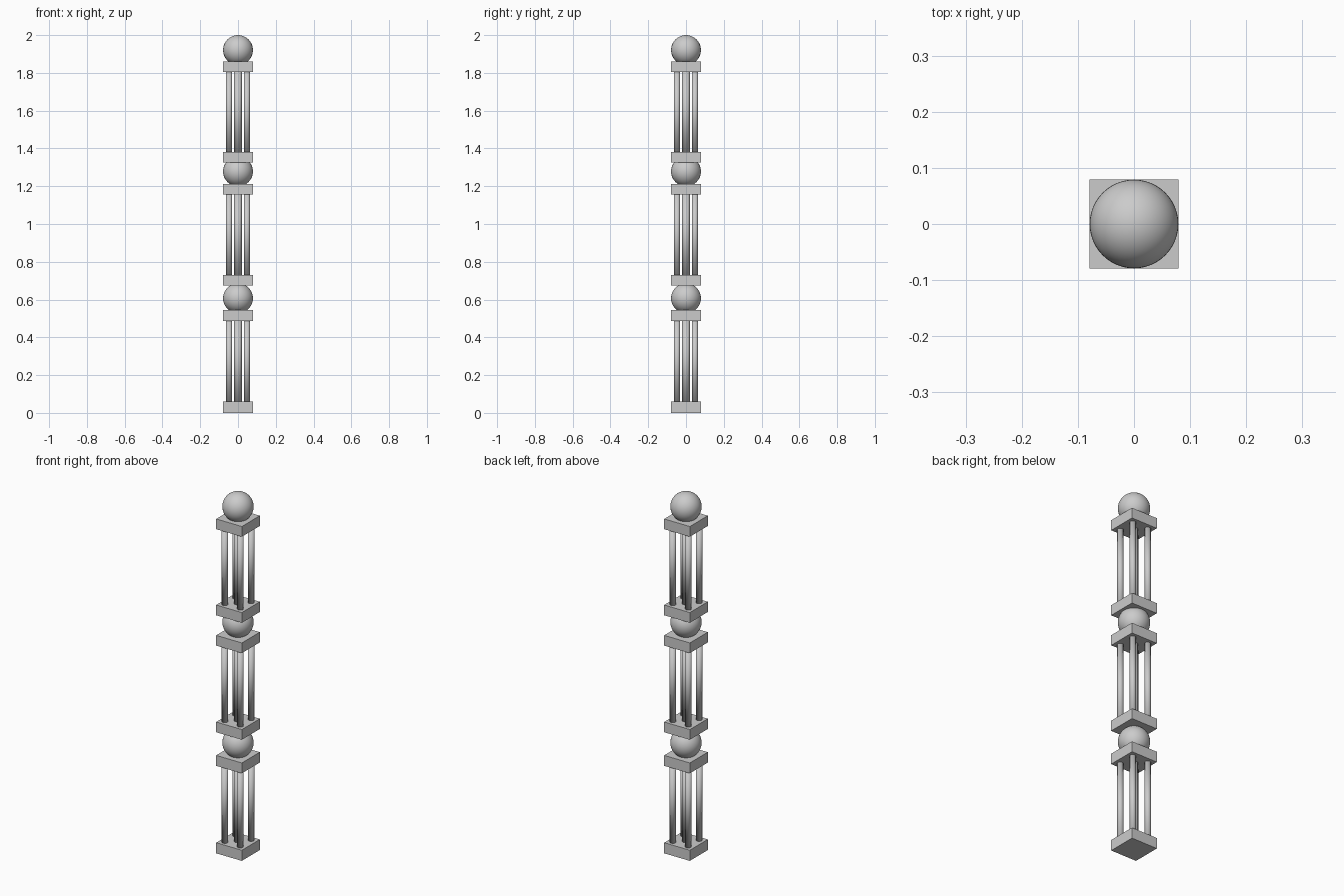
import bpy

if "Cube" in bpy.data.objects:
    bpy.data.objects.remove(bpy.data.objects["Cube"])

grey = bpy.data.materials.new("light grey")
grey.diffuse_color = (0.6, 0.6, 0.6, 1)
grey.use_nodes = True
grey.node_tree.nodes["Principled BSDF"].inputs["Base Color"].default_value = grey.diffuse_color

HALF = 0.079       # half width of slabs, also the ball radius
CORNER = 0.0475    # corner rod offset


def finish(name, smooth):
    ob = bpy.context.object
    ob.name = name
    ob.data.materials.append(grey)
    if smooth:
        bpy.ops.object.shade_smooth()
    return ob


def slab(name, z0, z1):
    bpy.ops.mesh.primitive_cube_add(size=1, location=(0, 0, (z0 + z1) / 2))
    ob = finish(name, False)
    ob.scale = (2 * HALF, 2 * HALF, z1 - z0)


def rod(name, x, y, r, z0, z1):
    # smooth over the hidden caps too, giving the soft end shading
    bpy.ops.mesh.primitive_cylinder_add(vertices=32, radius=r, depth=z1 - z0,
                                        location=(x, y, (z0 + z1) / 2))
    finish(name, True)


def ball(name, z):
    bpy.ops.mesh.primitive_uv_sphere_add(segments=48, ring_count=24,
                                         radius=HALF, location=(0, 0, z))
    finish(name, True)


# Each tier: lower slab, upper slab, ball centre
tiers = [
    ("lower", (0.0, 0.059), (0.487, 0.545), 0.607),
    ("middle", (0.674, 0.731), (1.156, 1.213), 1.278),
    ("upper", (1.325, 1.382), (1.804, 1.861), 1.921),
]
for tier, bottom, top, ball_z in tiers:
    slab(tier + "_bottom_slab", *bottom)
    slab(tier + "_top_slab", *top)
    # four thin corner rods around a thicker centre rod
    for sx in (-1, 1):
        for sy in (-1, 1):
            rod(tier + "_corner_rod", sx * CORNER, sy * CORNER, 0.016, bottom[1], top[0])
    rod(tier + "_centre_rod", 0, 0, 0.02, bottom[1], top[0])
    ball(tier + "_ball", ball_z)
